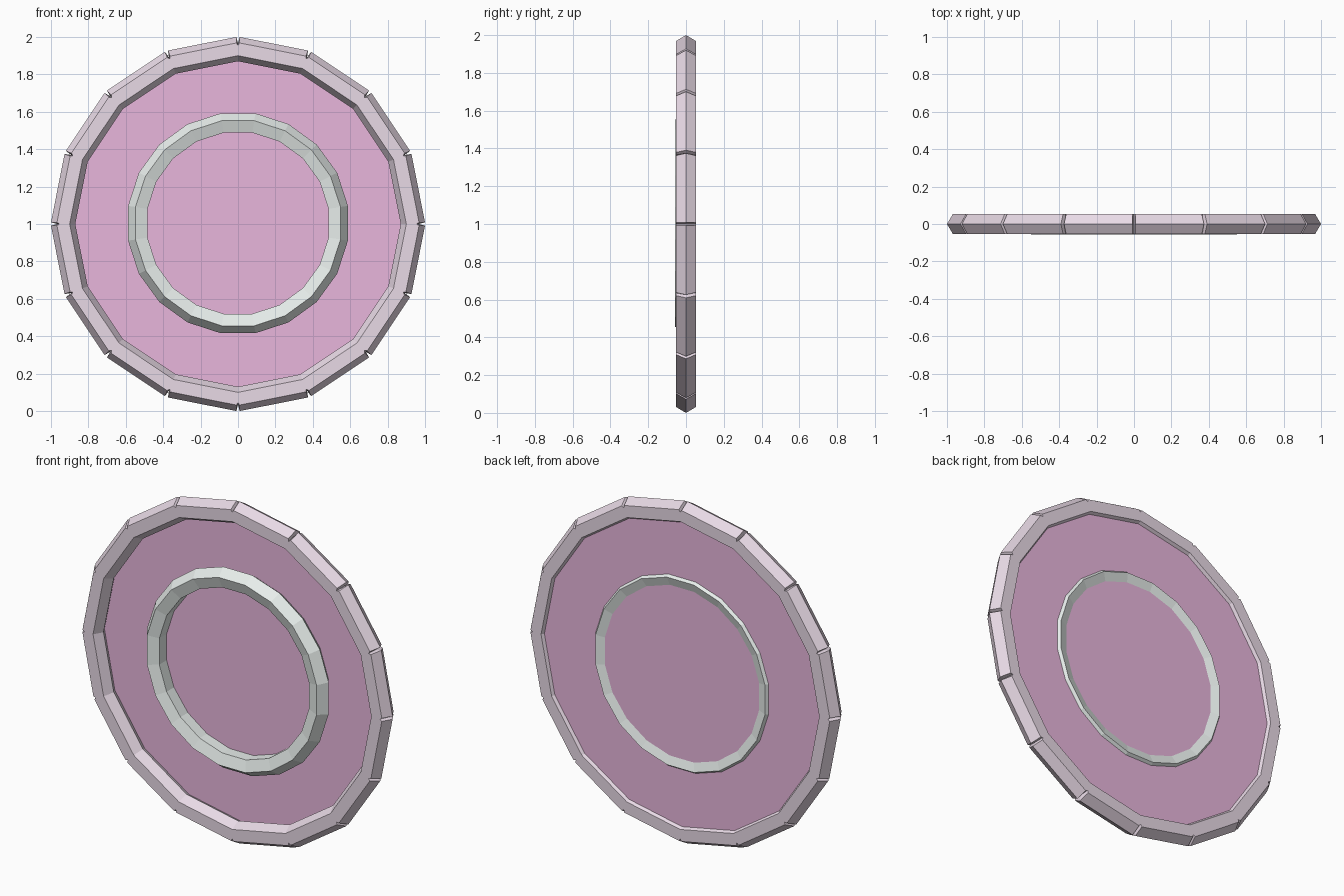
import bpy, bmesh, math

if "Cube" in bpy.data.objects:
    bpy.data.objects.remove(bpy.data.objects["Cube"])

SIDES = 16
PLANE_Y = 0.037


def make_object(name, bm, color):
    bmesh.ops.recalc_face_normals(bm, faces=bm.faces)
    mesh = bpy.data.meshes.new(name)
    bm.to_mesh(mesh)
    bm.free()
    mat = bpy.data.materials.new(name + "_material")
    mat.diffuse_color = (*color, 1)
    mat.use_nodes = True
    mat.node_tree.nodes["Principled BSDF"].inputs["Base Color"].default_value = mat.diffuse_color
    mesh.materials.append(mat)
    obj = bpy.data.objects.new(name, mesh)
    bpy.context.collection.objects.link(obj)
    return obj


def polar(bm, r, a, y, side=0.0):
    # point at radius r and angle a, shifted sideways along the tangent
    return bm.verts.new((r * math.cos(a) - side * math.sin(a), y,
                         1 + r * math.sin(a) + side * math.cos(a)))


# Outer rim: hexagonal section, sixteen sides, V notch at every corner
bm = bmesh.new()
D, GAP = 0.054, 0.009
corners = []
for i in range(SIDES):
    a = 2 * math.pi * i / SIDES
    c = {"inner": [polar(bm, 0.90, a, -D), polar(bm, 0.87, a, 0), polar(bm, 0.90, a, D)],
         "notch": [polar(bm, 0.955, a, -D), polar(bm, 0.965, a, 0), polar(bm, 0.955, a, D)]}
    for key, s in (("start", GAP), ("end", -GAP)):
        c[key] = [polar(bm, 0.968, a, -D, s), polar(bm, 1.0, a, 0, s), polar(bm, 0.968, a, D, s)]
    corners.append(c)
for i, p in enumerate(corners):
    q = corners[(i + 1) % SIDES]
    for k in (0, 2):
        bm.faces.new((p["inner"][k], p["notch"][k], p["start"][k],
                      q["end"][k], q["notch"][k], q["inner"][k]))
    for k in (0, 1):
        bm.faces.new((p["start"][k], p["start"][k + 1], q["end"][k + 1], q["end"][k]))
        bm.faces.new((p["inner"][k], p["inner"][k + 1], q["inner"][k + 1], q["inner"][k]))
        for key in ("start", "end"):
            bm.faces.new((p["notch"][k], p["notch"][k + 1], p[key][k + 1], p[key][k]))
make_object("outer_rim", bm, (0.81, 0.70, 0.79))

# Thin panel filling the rim, set towards the back
bm = bmesh.new()
bm.faces.new([polar(bm, 0.89, 2 * math.pi * i / SIDES, PLANE_Y) for i in range(SIDES)])
make_object("panel", bm, (0.81, 0.47, 0.72))

# Inner ring: twenty-sided torus with a five-sided section
bm = bmesh.new()
N, M, R, T = 20, 5, 0.537, 0.058
rings = []
for i in range(N):
    a = 2 * math.pi * (i + 0.5) / N
    rings.append([polar(bm, R + T * math.cos(2 * math.pi * j / M), a,
                        -0.002 + T * math.sin(2 * math.pi * j / M)) for j in range(M)])
for i in range(N):
    for j in range(M):
        p, q, k = rings[i], rings[(i + 1) % N], (j + 1) % M
        bm.faces.new((p[j], p[k], q[k], q[j]))
ring = make_object("inner_ring", bm, (0.80, 0.85, 0.83))
ring.location.z = 0.004
